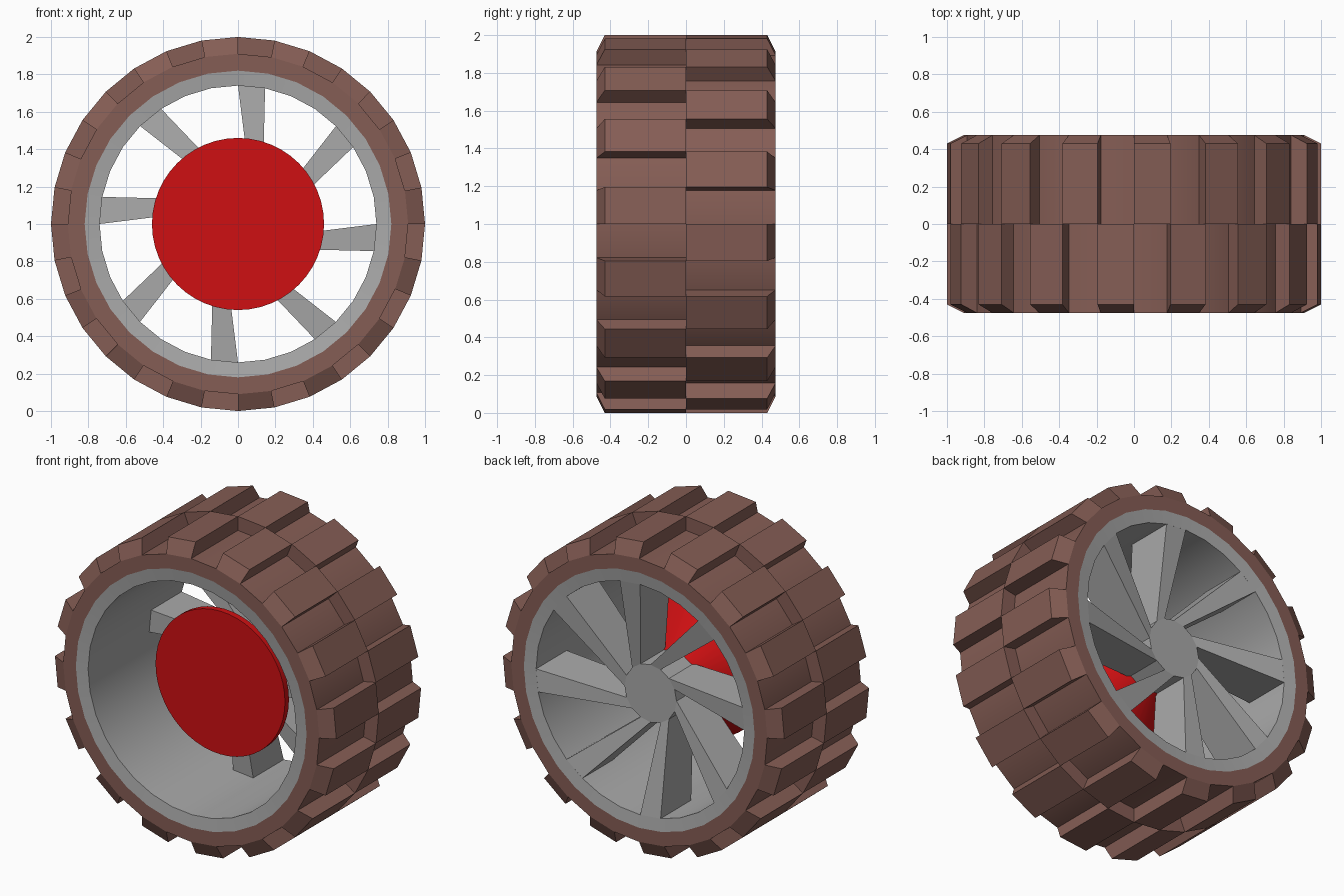
import bpy, bmesh, math

if "Cube" in bpy.data.objects:
    bpy.data.objects.remove(bpy.data.objects["Cube"])

SEG = 32
STEP = 360 / SEG


def material(name, rgb):
    m = bpy.data.materials.new(name)
    m.diffuse_color = (*rgb, 1)
    m.use_nodes = True
    m.node_tree.nodes["Principled BSDF"].inputs["Base Color"].default_value = m.diffuse_color
    return m


brown = material("brown_rubber", (0.235, 0.11, 0.09))
grey = material("grey_metal", (0.40, 0.40, 0.40))
red = material("red_cap", (0.62, 0.005, 0.006))


def P(r, deg, y):
    """Point on the wheel: radius, angle from +x towards +z, depth."""
    a = math.radians(deg)
    return (r * math.cos(a), y, 1 + r * math.sin(a))


def finish(name, bm, mat, smooth=False):
    bmesh.ops.recalc_face_normals(bm, faces=bm.faces)
    me = bpy.data.meshes.new(name)
    bm.to_mesh(me)
    bm.free()
    me.materials.append(mat)
    ob = bpy.data.objects.new(name, me)
    bpy.context.collection.objects.link(ob)
    if smooth:
        bpy.ops.object.select_all(action='DESELECT')
        ob.select_set(True)
        bpy.context.view_layer.objects.active = ob
        bpy.ops.object.shade_smooth_by_angle(angle=math.radians(25))
    return ob


def loft(bm, rings, closed=False):
    """Skin a list of equal-length vertex rings, capping the ends."""
    vs = [[bm.verts.new(p) for p in ring] for ring in rings]
    n = len(vs[0])
    pairs = list(zip(vs, vs[1:])) + ([(vs[-1], vs[0])] if closed else [])
    for a, b in pairs:
        for i in range(n):
            j = (i + 1) % n
            bm.faces.new((a[i], a[j], b[j], b[i]))
    if not closed:
        bm.faces.new(vs[0])
        bm.faces.new(vs[-1])


def lathe(name, profile, mat, seg=SEG, closed=True):
    bm = bmesh.new()
    loft(bm, [[P(r, 360 * i / seg, y) for i in range(seg)]
              for r, y in profile], closed)
    return finish(name, bm, mat, True)


# Tyre body and metal rim
W = 0.475
lathe("tyre", [(0.82, -W), (0.91, -W), (0.91, W), (0.82, W)], brown)
lathe("rim", [(0.82, -W), (0.74, -W + 0.01), (0.74, W - 0.01), (0.82, W)], grey)

# Two staggered rows of tread blocks with bevelled outer ends
section = [(0.89, 0), (1.0, 0), (1.0, 0.43), (0.91, W), (0.89, W)]
for name, side, shift in (("front_treads", -1, 0), ("back_treads", 1, STEP)):
    bm = bmesh.new()
    for k in range(SEG // 2):
        a = 2 * STEP * k + shift
        loft(bm, [[P(r, a + d, side * y) for r, y in section] for d in (0, STEP)])
    finish(name, bm, brown)

# Dished spokes: narrow wedges swept from the rim to the hub
HUB_R, HUB_FRONT, HUB_BACK = 0.185, 0.11, 0.36
bm = bmesh.new()
for k in range(8):
    a = 45 * k
    outer = [P(0.742, a - STEP, 0.155), P(0.742, a, 0.155),
             P(0.742, a, 0.465), P(0.742, a - STEP, 0.465)]
    lo, hi = a - 45, a - 22.5
    inner = [P(HUB_R, lo, HUB_FRONT), P(HUB_R, hi, HUB_FRONT),
             P(HUB_R, hi, HUB_BACK), P(HUB_R, lo, HUB_BACK)]
    loft(bm, [outer, inner])
finish("spokes", bm, grey)

# Hub core behind the cap
bm = bmesh.new()
loft(bm, [[P(HUB_R, 22.5 * i, y) for i in range(16)] for y in (HUB_FRONT, HUB_BACK)])
finish("hub", bm, grey)

# Red centre cap, tapering back to the hub
lathe("centre_cap", [(0.46, -0.18), (0.46, -0.14), (0.18, 0.13)], red, 48, False)
